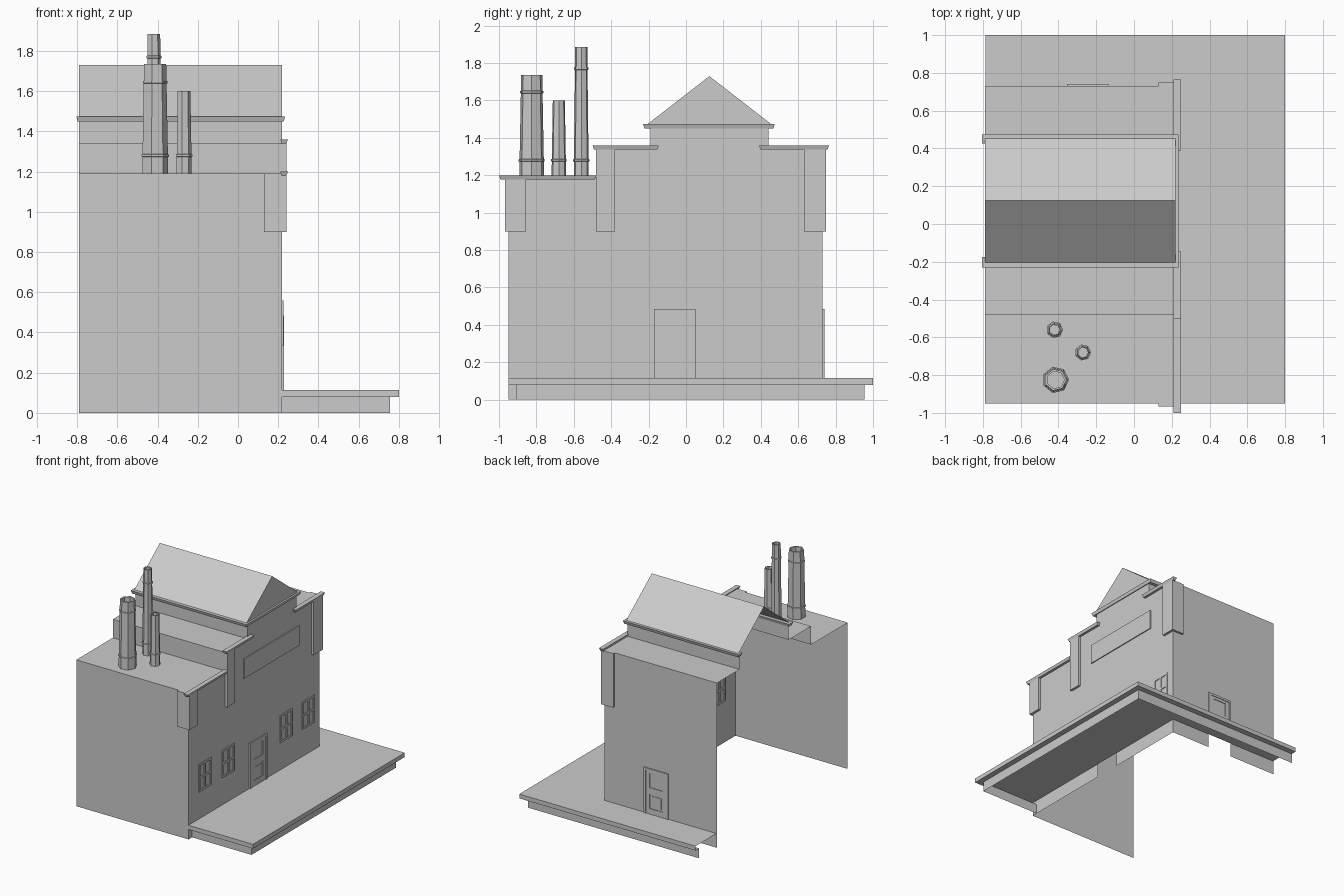
import bpy
import bmesh
import math

cube = bpy.data.objects.get("Cube")
if cube:
    bpy.data.objects.remove(cube, do_unlink=True)

GREY = (0.6, 0.6, 0.6, 1)
plaster = bpy.data.materials.new("plain_grey")
plaster.use_nodes = True
plaster.diffuse_color = GREY
plaster.node_tree.nodes["Principled BSDF"].inputs["Base Color"].default_value = GREY

# Main dimensions
WEST, EAST, SOUTH, NORTH = -0.79, 0.22, -0.95, 0.73
FLOOR, LOW, MID, HIGH, RIDGE = 0.115, 1.19, 1.34, 1.46, 1.73
STEP, BAY_S, BAY_N = -0.48, -0.19, 0.44


def finish(name, bm):
    mesh = bpy.data.meshes.new(name)
    bm.to_mesh(mesh)
    bm.free()
    mesh.materials.append(plaster)
    obj = bpy.data.objects.new(name, mesh)
    bpy.context.collection.objects.link(obj)
    return obj


def face(bm, points):
    return bm.faces.new([bm.verts.new(p) for p in points])


def shell(name, polygons):
    bm = bmesh.new()
    for points in polygons:
        face(bm, points)
    bmesh.ops.remove_doubles(bm, verts=bm.verts, dist=0.0001)
    return finish(name, bm)


def boxes(name, extents, flare=0):
    """Boxes from (x0, x1, y0, y1, z0, z1); flare shrinks the underside."""
    bm = bmesh.new()
    for x0, x1, y0, y1, z0, z1 in extents:
        rings = []
        for z, f in ((z0, flare), (z1, 0)):
            rings.append([bm.verts.new(p) for p in (
                (x0 + f, y0 + f, z), (x1 - f, y0 + f, z),
                (x1 - f, y1 - f, z), (x0 + f, y1 - f, z))])
        low, top = rings
        bm.faces.new(low[::-1])
        bm.faces.new(top)
        for i in range(4):
            j = (i + 1) % 4
            bm.faces.new((low[i], low[j], top[j], top[i]))
    return finish(name, bm)


def on_wall(side, u0, u1, v0, v1, depth, back=0.0):
    """Extents of a plate lying on the east or north wall."""
    if side == "east":
        return (EAST - back, EAST + depth, u0, u1, v0, v1)
    return (u0, u1, NORTH - back, NORTH + depth, v0, v1)


def extrude_x(profile):
    return [[(WEST, *p), (EAST, *p), (EAST, *q), (WEST, *q)]
            for p, q in zip(profile, profile[1:])]


# Walls, open at the rear, with gaps under both doors
DOOR_E, DOOR_N, HALF = -0.06, -0.245, 0.11
facade = [(SOUTH, 0), (DOOR_E - HALF, 0), (DOOR_E - HALF, FLOOR),
          (DOOR_E + HALF, FLOOR), (DOOR_E + HALF, 0), (NORTH, 0),
          (NORTH, MID), (BAY_N, MID), (BAY_N, HIGH), (BAY_S, HIGH),
          (BAY_S, MID), (STEP, MID), (STEP, LOW), (SOUTH, LOW)]
north = [(WEST, 0), (WEST, MID), (EAST, MID), (EAST, 0),
         (DOOR_N + HALF, 0), (DOOR_N + HALF, FLOOR),
         (DOOR_N - HALF, FLOOR), (DOOR_N - HALF, 0)]
shell("street_wall", [[(EAST, y, z) for y, z in facade]])
shell("north_wall", [[(x, NORTH, z) for x, z in north]])
shell("south_wall_and_low_roof", extrude_x(
    [(SOUTH, 0), (SOUTH, LOW), (STEP, LOW), (STEP, MID), (BAY_S, MID), (BAY_S, HIGH)]))
shell("north_flat_roof", extrude_x([(BAY_N, HIGH), (BAY_N, MID), (NORTH, MID)]))

# Gable roof
gable = [(-0.21, 1.47), (0.125, RIDGE), (0.46, 1.47)]
shell("gable_roof", extrude_x(gable) + [[(EAST, y, z) for y, z in reversed(gable)]])

# Cornices
boxes("eaves_cornice", [
    (WEST - 0.015, 0.235, -0.23, BAY_S + 0.015, 1.45, 1.475),
    (WEST - 0.015, 0.235, BAY_N - 0.015, 0.475, 1.45, 1.475),
    (0.2, 0.235, -0.23, 0.475, 1.45, 1.475)], flare=0.008)
boxes("wall_cornices", [
    (0.21, 0.248, -1.0, STEP, 1.178, 1.2),
    (0.21, 0.248, -0.5, -0.145, 1.337, 1.36),
    (0.21, 0.248, 0.39, 0.765, 1.337, 1.36)], flare=0.008)

# Hanging pilasters
boxes("pilasters", [
    (0.13, 0.24, -0.967, -0.855, 0.9, LOW),
    (EAST - 0.005, 0.24, STEP, -0.38, 0.9, MID),
    (0.13, 0.24, 0.63, 0.748, 0.9, MID)])

# Blank panel
boxes("blank_panel", [on_wall("east", -0.245, 0.465, 1.04, 1.2, 0.008)])


# Windows: frame and glazing bars
def window(name, centre):
    half, low, top, bar = 0.08, 0.335, 0.56, 0.016
    left, right, mid = centre - half, centre + half, (low + top) / 2
    parts = [(left, left + bar, low, top), (right - bar, right, low, top),
             (left + bar, right - bar, low, low + bar),
             (left + bar, right - bar, top - bar, top),
             (centre - bar / 2, centre + bar / 2, low + bar, top - bar),
             (left + bar, right - bar, mid - bar / 2, mid + bar / 2)]
    boxes(name, [on_wall("east", *p, 0.006, 0.006) for p in parts])


for i, y in enumerate((-0.74, -0.44, 0.305, 0.585)):
    window(f"window_{i + 1}", y)


# Doors: frame, rails round an upper light, raised lower panel
def door(name, side, c):
    top, jamb, light = 0.485, 0.018, 0.057
    inner = HALF - jamb
    frame = [(c - HALF, c - inner, FLOOR, top), (c + inner, c + HALF, FLOOR, top),
             (c - inner, c + inner, top - jamb, top)]
    leaf = [(c - inner, c - light, FLOOR, top - jamb),
            (c + light, c + inner, FLOOR, top - jamb),
            (c - light, c + light, 0.445, top - jamb),
            (c - light, c + light, 0.28, 0.33),
            (c - light, c + light, FLOOR, 0.16)]
    boxes(name + "_frame", [on_wall(side, *p, 0.01) for p in frame])
    boxes(name + "_leaf", [on_wall(side, *p, 0.005) for p in leaf])
    boxes(name + "_panel", [on_wall(side, c - 0.045, c + 0.045, 0.175, 0.265, 0.004)])


door("street_door", "east", DOOR_E)
door("north_door", "north", DOOR_N)

# Pavement: L-shaped top with an overhanging lip and skirt, open below
END = -0.785


def outline(inset, z):
    return [(EAST, SOUTH + inset, z), (0.8 - inset, SOUTH + inset, z),
            (0.8 - inset, 1 - inset, z), (END, 1 - inset, z)]


rings = [outline(0, FLOOR), outline(0, 0.08), outline(0.045, 0.08), outline(0.045, 0)]
polys = [rings[0] + [(END, NORTH, FLOOR), (EAST, NORTH, FLOOR)]]
for a, b in zip(rings, rings[1:]):
    polys += [[a[i], b[i], b[i + 1], a[i + 1]] for i in range(3)]
shell("pavement", polys)


# Chimneys: tapered seven-sided stacks with bands and hollow tops
def chimney(name, x, y, base, tip, height, bands):
    def radius(z):
        return base + (tip - base) * (z - LOW) / (height - LOW)

    profile = [(base, LOW)]
    for z in bands:
        r = radius(z)
        profile += [(r, z - 0.007), (r + 0.005, z - 0.005),
                    (r + 0.005, z + 0.005), (r, z + 0.007)]
    profile += [(tip, height), (tip * 0.8, height), (tip * 0.8, height - 0.1)]
    bm = bmesh.new()
    sides = 7
    loops = []
    for r, z in profile:
        loops.append([bm.verts.new((x + r * math.cos(k * math.tau / sides),
                                    y + r * math.sin(k * math.tau / sides), z))
                      for k in range(sides)])
    for a, b in zip(loops, loops[1:]):
        for k in range(sides):
            j = (k + 1) % sides
            bm.faces.new((a[k], a[j], b[j], b[k]))
    bm.faces.new(loops[-1])
    finish(name, bm)


chimney("wide_chimney", -0.415, -0.825, 0.068, 0.058, 1.735, (1.28, 1.645))
chimney("short_chimney", -0.27, -0.68, 0.04, 0.033, 1.6, (1.28,))
chimney("tall_chimney", -0.42, -0.56, 0.041, 0.033, 1.885, (1.28, 1.77))
